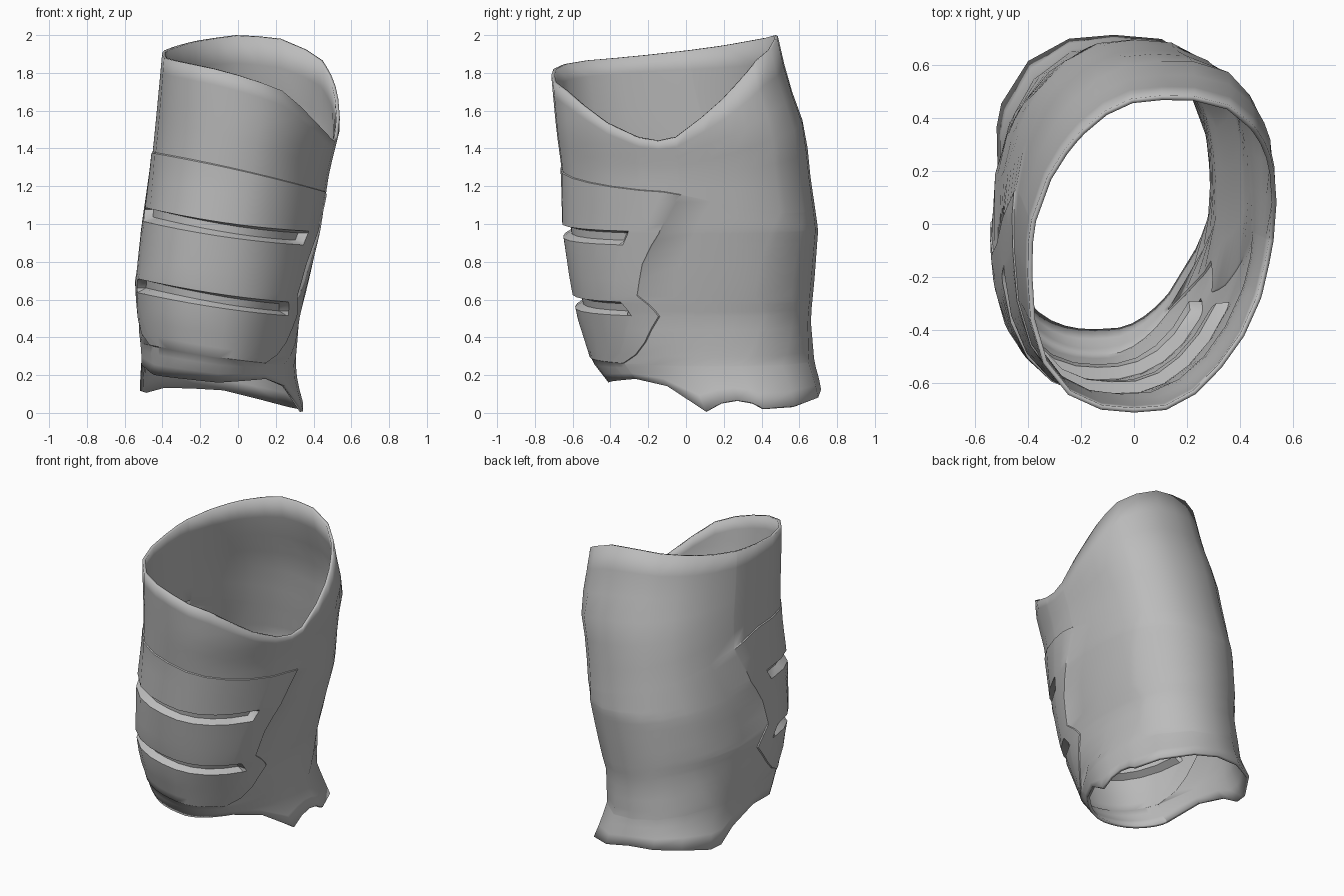
import bpy, bmesh, math
from mathutils import Vector

if "Cube" in bpy.data.objects:
    bpy.data.objects.remove(bpy.data.objects["Cube"])


def lerp_table(table, t):
    """Piecewise linear lookup; each row is (key, value...)."""
    t = min(max(t, table[0][0]), table[-1][0])
    for lo, hi in zip(table, table[1:]):
        if t <= hi[0]:
            f = (t - lo[0]) / (hi[0] - lo[0])
            return [p + (q - p) * f for p, q in zip(lo[1:], hi[1:])]


# Cross-section extents: height, min x, max x, front, back
SECTIONS = [
    (0.0, -.55, .36, -.32, .735), (.16, -.525, .315, -.41, .71), (.27, -.51, .305, -.495, .68),
    (.50, -.53, .325, -.57, .66), (.70, -.54, .375, -.61, .68), (.97, -.508, .437, -.65, .70),
    (1.28, -.463, .485, -.658, .655), (1.5, -.44, .54, -.688, .635),
    (1.76, -.415, .54, -.712, .54), (2.0, -.393, .525, -.73, .485)]

# Corner bulge: height, back left, back right, front right, front left
BULGES = [(0, .12, .12, .05, -.07), (.27, .08, .05, .07, -.06), (.6, .11, -.02, .09, .02),
          (1.0, .11, .0, .10, -.02), (1.5, .12, -.01, .10, -.045), (2.0, .13, -.04, .12, -.09)]

# Rim heights by angle (degrees, front is -90)
TOP_RIM = [(-287, 1.99), (-260, 2.0), (-230, 1.97), (-200, 1.93), (-162, 1.885),
           (-135, 1.86), (-112, 1.82), (-90, 1.77), (-66, 1.70), (-36, 1.52), (-15, 1.43),
           (-2, 1.46), (20, 1.64), (46, 1.89), (73, 1.99)]
BOTTOM_RIM = [(-270, .13), (-225, .14), (-203, .1), (-195, .16), (-185, .24),
              (-165, .26), (-140, .2), (-90, .16), (-50, .18), (-28, .14), (-10, 0),
              (1, .06), (11, .07), (19, .05), (24, .01), (42, .04), (90, .13)]

# Side edge of the front panel: row height, angle
PANEL_EDGE = [(.28, -50), (.33, -38), (.40, -29), (.545, -17), (.605, -22), (.65, -27),
              (.82, -23), (.92, -18), (.985, -14), (1.15, -8), (1.285, -3)]
PANEL_LOW, PANEL_HIGH = .28, 1.285
SLOTS = [(.542, .615), (.922, .997)]
RAISE, DEPTH = .006, .04


def wrap(a, start):
    return (a - start) % 360 + start


def surface(a, z, offset=0):
    """Point on the outer skin, pushed outward by offset."""
    x0, x1, y0, y1 = lerp_table(SECTIONS, z)
    r = math.radians(a)
    bulge = lerp_table(BULGES, z)[int(a % 360 // 90)]
    k = 1 + bulge * math.sin(2 * r) ** 2
    rx, ry = (x1 - x0) / 2, (y1 - y0) / 2
    n = Vector((math.cos(r) * ry, math.sin(r) * rx, 0)).normalized()
    p = Vector(((x0 + x1) / 2 + rx * k * math.cos(r),
                (y0 + y1) / 2 + ry * k * math.sin(r), z))
    return p + n * offset


def tilted(a, z):
    """Height of a panel row, which slopes down to the left and dips at the back."""
    x, y, _ = surface(a, z)
    f = max(0, (z - 1) / (PANEL_HIGH - 1))
    return z - (.13 + .09 * f) * x + (.1 - .15 * f) * x * x - .22 * f * max(0, y + .1)


# Rows from the bottom rim to the top rim
rows = [("below", 0), ("below", .35), ("below", .7), ("edge", PANEL_LOW - .005)]
levels = [(z, False) for z in (PANEL_LOW, .33, .4, .47, .65, .73, .82, .87,
                               1.06, 1.15, 1.22, PANEL_HIGH)]
for lo, hi in SLOTS:
    levels += [(lo, False), (lo + .025, True), (hi - .01, True), (hi, False)]
rows += [("floor" if deep else "panel", z) for z, deep in sorted(levels)]
rows += [("edge", PANEL_HIGH + .005)] + [("above", i / 6) for i in range(1, 7)]

# Columns across the panel, then around the back, as fractions of each span
SLOT_END = .11
MID_COLUMNS = 10
across = [0, .004, .045, SLOT_END - .015]
across += [SLOT_END + (1 - 2 * SLOT_END) * i / MID_COLUMNS for i in range(MID_COLUMNS + 1)]
across += [1 - u for u in (SLOT_END - .015, .045, .004, 0)]
around = [.08, .147, .188, .224, .254, .272, .34, .43, .515, .6, .68, .757, .79, .827, .9]


def row_angles(z):
    right_hand = lerp_table(PANEL_EDGE, z)[0]
    start = -195 - right_hand
    cols = [start + (right_hand - start) * u for u in across]
    return cols + [right_hand + (start + 360 - right_hand) * u for u in around]


def row_points(kind, value):
    level = {"below": PANEL_LOW, "above": PANEL_HIGH}.get(kind, value)
    points = []
    for j, a in enumerate(row_angles(level)):
        z, offset = tilted(a, level), 0
        if kind == "below":
            rim = lerp_table(BOTTOM_RIM, wrap(a, -270))[0]
            z = rim + (z - rim) * value
        elif kind == "above":
            rim = lerp_table(TOP_RIM, wrap(a, -287))[0]
            z += (rim - z) * value
        elif kind != "edge" and 0 < j < len(across) - 1:
            offset = RAISE
            if kind == "floor" and 4 <= j <= len(across) - 5:
                offset = -DEPTH
        points.append(surface(a, z, offset))
    return points


# Armour sleeve with raised front panel and two recessed slots
bm = bmesh.new()
grid = [[bm.verts.new(p) for p in row_points(*row)] for row in rows]
for low, high in zip(grid, grid[1:]):
    for j in range(len(low)):
        k = (j + 1) % len(low)
        bm.faces.new((low[j], low[k], high[k], high[j]))
mesh = bpy.data.meshes.new("armour_sleeve")
bm.to_mesh(mesh)
bm.free()
sleeve = bpy.data.objects.new("armour_sleeve", mesh)
bpy.context.collection.objects.link(sleeve)

# Plain grey material
grey = bpy.data.materials.new("plain_grey")
grey.use_nodes = True
colour = (.5, .5, .5, 1)
grey.diffuse_color = colour
grey.node_tree.nodes["Principled BSDF"].inputs["Base Color"].default_value = colour
mesh.materials.append(grey)

# Wall thickness, grown inward
wall = sleeve.modifiers.new("wall", "SOLIDIFY")
wall.thickness = .018
wall.offset = -1

bpy.context.view_layer.objects.active = sleeve
sleeve.select_set(True)
bpy.ops.object.shade_smooth_by_angle(angle=math.radians(40))
